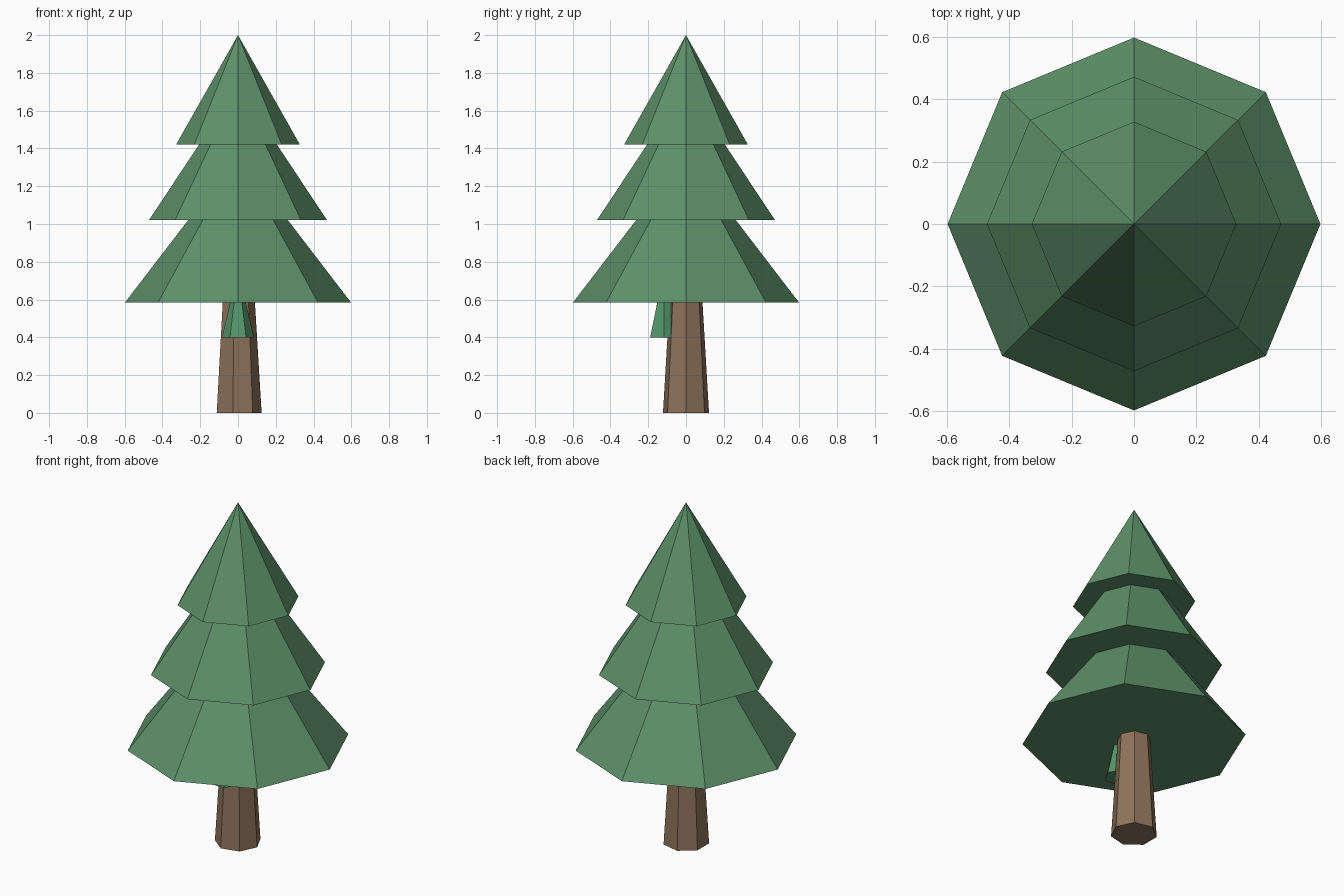
import bpy
import math

cube = bpy.data.objects.get("Cube")
if cube:
    bpy.data.objects.remove(cube, do_unlink=True)


def make_material(name, rgb):
    mat = bpy.data.materials.new(name)
    mat.use_nodes = True
    mat.diffuse_color = (*rgb, 1)
    mat.node_tree.nodes["Principled BSDF"].inputs["Base Color"].default_value = (*rgb, 1)
    return mat


def make_cone(name, mat, sides, z_low, z_high, r_low, r_high=0, y=0):
    """Flat-shaded upright cone or frustum with its first corner on +x."""
    bpy.ops.mesh.primitive_cone_add(
        vertices=sides, radius1=r_low, radius2=r_high, depth=z_high - z_low,
        location=(0, y, (z_low + z_high) / 2))
    obj = bpy.context.object
    obj.name = name
    # The primitive's first corner is on +y; turn it to +x
    obj.rotation_euler.z = -math.pi / 2
    obj.data.materials.append(mat)
    return obj


foliage = make_material("foliage green", (0.11, 0.28, 0.14))
sprig = make_material("sprig green", (0.09, 0.30, 0.15))
bark = make_material("bark brown", (0.27, 0.17, 0.105))

# Seven-sided tapering trunk
make_cone("trunk", bark, 7, 0, 0.66, 0.125, 0.085)

# Three overlapping tiers of foliage
tiers = [("lower_foliage", 0.585, 1.365, 0.598),
         ("middle_foliage", 1.02, 1.73, 0.472),
         ("upper_foliage", 1.42, 2.0, 0.328)]
for name, z_low, z_high, radius in tiers:
    make_cone(name, foliage, 8, z_low, z_high, radius)

# Small six-sided sprig on the front of the trunk
make_cone("front_sprig", sprig, 6, 0.40, 0.76, 0.085, y=-0.116)
